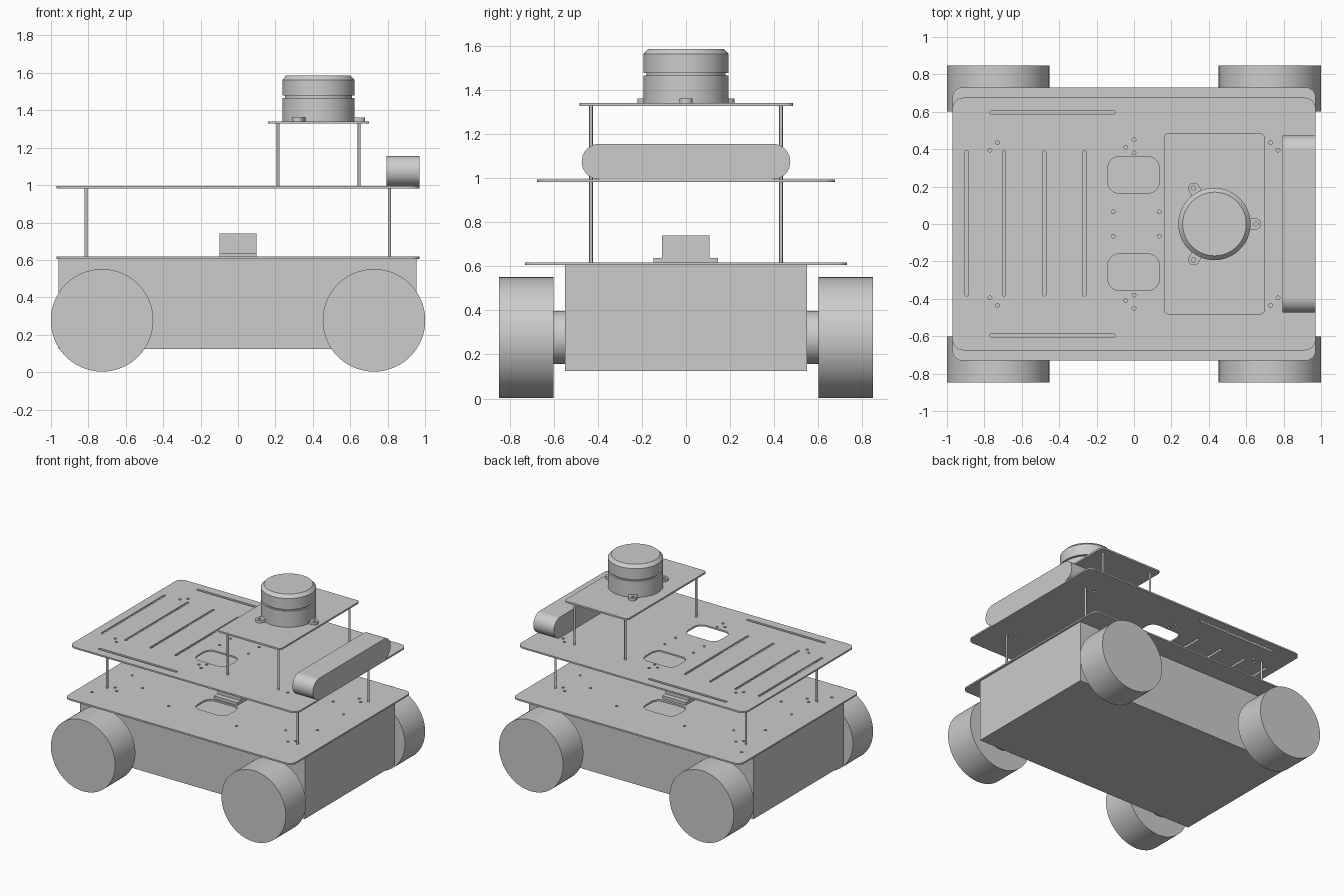
import bpy, math
from mathutils import Matrix

if "Cube" in bpy.data.objects:
    bpy.data.objects.remove(bpy.data.objects["Cube"])

grey = bpy.data.materials.new("light grey")
grey.diffuse_color = (0.604, 0.604, 0.604, 1)
grey.use_nodes = True
grey.node_tree.nodes["Principled BSDF"].inputs["Base Color"].default_value = grey.diffuse_color


def finish(name, mesh, matrix=Matrix()):
    mesh.transform(matrix)
    mesh.materials.clear()
    mesh.materials.append(grey)
    obj = bpy.data.objects.new(name, mesh)
    bpy.context.collection.objects.link(obj)
    bpy.ops.object.select_all(action='DESELECT')
    obj.select_set(True)
    bpy.context.view_layer.objects.active = obj
    bpy.ops.object.shade_smooth_by_angle(angle=math.radians(25))
    return obj


def box(name, x0, x1, y0, y1, z0, z1):
    v = [(x, y, z) for x in (x0, x1) for y in (y0, y1) for z in (z0, z1)]
    f = [(0, 1, 3, 2), (4, 6, 7, 5), (0, 4, 5, 1), (2, 3, 7, 6), (0, 2, 6, 4), (1, 5, 7, 3)]
    m = bpy.data.meshes.new(name)
    m.from_pydata(v, [], f)
    return finish(name, m)


def lathe(name, profile, matrix, n=64):
    """Closed solid of revolution about z from (radius, height) pairs, bottom to top."""
    v = [(r * math.cos(2 * math.pi * i / n), r * math.sin(2 * math.pi * i / n), z)
         for r, z in profile for i in range(n)]
    f = [(k * n + i, k * n + (i + 1) % n, (k + 1) * n + (i + 1) % n, (k + 1) * n + i)
         for k in range(len(profile) - 1) for i in range(n)]
    f += [tuple(reversed(range(n))), tuple(range(len(v) - n, len(v)))]
    m = bpy.data.meshes.new(name)
    m.from_pydata(v, [], f)
    return finish(name, m, matrix)


def rounded(x0, x1, y0, y1, r, n=8):
    r = min(r, 0.495 * min(x1 - x0, y1 - y0))
    pts = []
    for k, (cx, cy) in enumerate([(x1 - r, y1 - r), (x0 + r, y1 - r), (x0 + r, y0 + r), (x1 - r, y0 + r)]):
        for i in range(n + 1):
            a = math.pi / 2 * (k + i / n)
            pts.append((cx + r * math.cos(a), cy + r * math.sin(a)))
    return pts


def circle(x, y, r=0.01, n=16):
    return [(x + r * math.cos(2 * math.pi * i / n), y + r * math.sin(2 * math.pi * i / n)) for i in range(n)]


def plate(name, loops, z0, z1, matrix=Matrix()):
    """Flat sheet: the first loop is the outline, the others are openings."""
    c = bpy.data.curves.new(name + "_outline", 'CURVE')
    c.dimensions = '2D'
    c.fill_mode = 'BOTH'
    c.extrude = (z1 - z0) / 2
    for pts in loops:
        s = c.splines.new('POLY')
        s.points.add(len(pts) - 1)
        for p, (x, y) in zip(s.points, pts):
            p.co = (x, y, 0, 1)
        s.use_cyclic_u = True
    tmp = bpy.data.objects.new(name + "_outline", c)
    bpy.context.collection.objects.link(tmp)
    dg = bpy.context.evaluated_depsgraph_get()
    m = bpy.data.meshes.new_from_object(tmp.evaluated_get(dg))
    bpy.data.objects.remove(tmp)
    m.name = name
    return finish(name, m, matrix @ Matrix.Translation((0, 0, (z0 + z1) / 2)))


def mirrored(points):
    return [circle(x, s * y) for x, y in points for s in (-1, 1)]


T = Matrix.Translation

# Chassis box
box("chassis", -0.96, 0.955, -0.55, 0.55, 0.125, 0.605)

# Wheels and axle stubs
for sx, end in ((-1, "rear"), (1, "front")):
    for sy, side in ((-1, "right"), (1, "left")):
        m = T((sx * 0.727, 0, 0.277)) @ Matrix.Rotation(-sy * math.pi / 2, 4, 'X')
        lathe(f"{end}_{side}_wheel", [(0.274, 0.602), (0.274, 0.848)], m, 96)
        lathe(f"{end}_{side}_axle", [(0.121, 0.54), (0.121, 0.61)], m)

# Lower deck with windows and screw holes
windows = [rounded(-0.14, 0.135, 0.165, 0.36, 0.06), rounded(-0.14, 0.135, -0.355, -0.16, 0.06)]
corner_holes = [(-0.73, 0.435), (-0.77, 0.395), (0.73, 0.435), (0.77, 0.395)]
plate("lower_deck", [rounded(-0.97, 0.97, -0.73, 0.73, 0.05)] + windows
      + mirrored(corner_holes + [(-0.86, 0.55), (-0.29, 0.43), (0.29, 0.43), (0.61, 0.29),
                                 (-0.61, 0.29), (0.79, 0.16), (-0.79, 0.16)]), 0.605, 0.617)

# Upper deck with long slots, windows and screw holes
slots = [rounded(x - 0.009, x + 0.009, -0.385, 0.393, 0.009, 4) for x in (-0.895, -0.695, -0.48, -0.265)]
slots += [rounded(-0.77, -0.10, s * 0.597 - 0.01, s * 0.597 + 0.01, 0.01, 4) for s in (-1, 1)]
plate("upper_deck", [rounded(-0.97, 0.97, -0.675, 0.675, 0.055)] + windows + slots
      + mirrored(corner_holes + [(-0.045, 0.41), (0, 0.45), (0, 0.38), (-0.11, 0.065), (0.135, 0.065)]),
      0.983, 0.995)

# Scanner deck
plate("scanner_deck", [rounded(0.16, 0.70, -0.483, 0.485, 0.025)], 1.328, 1.341)

# Standoff posts
for sy in (-1, 1):
    for x, z0, z1 in ((-0.813, 0.61, 0.99), (0.81, 0.61, 0.99), (0.215, 0.99, 1.335), (0.648, 0.99, 1.335)):
        lathe("standoff_post", [(0.008, z0), (0.008, z1)], T((x, sy * 0.431, 0)), 16)

# Sensor module on the lower deck
box("module_base", -0.10, 0.10, -0.148, 0.145, 0.617, 0.638)
box("module_body", -0.10, 0.10, -0.108, 0.106, 0.638, 0.74)

# Camera bar: pill outline in the yz plane, extruded along x
yz = Matrix(((0, 0, 1, 0), (1, 0, 0, 0), (0, 1, 0, 0), (0, 0, 0, 1)))
plate("camera_bar", [rounded(-0.473, 0.473, 0.995, 1.155, 0.08, 16)], 0.795, 0.97, yz)

# Round scanner with a groove and chamfered top
lathe("scanner", [(0.193, 1.341), (0.193, 1.466), (0.18, 1.466), (0.18, 1.478), (0.193, 1.478),
                  (0.193, 1.563), (0.17, 1.587)], T((0.43, 0, 0)), 96)

# Scanner mounting feet
for k in range(3):
    plate("scanner_foot", [rounded(0.15, 0.25, -0.03, 0.03, 0.03), circle(0.222, 0, 0.011)], 1.341, 1.362,
          T((0.43, 0, 0)) @ Matrix.Rotation(k * 2 * math.pi / 3, 4, 'Z'))
